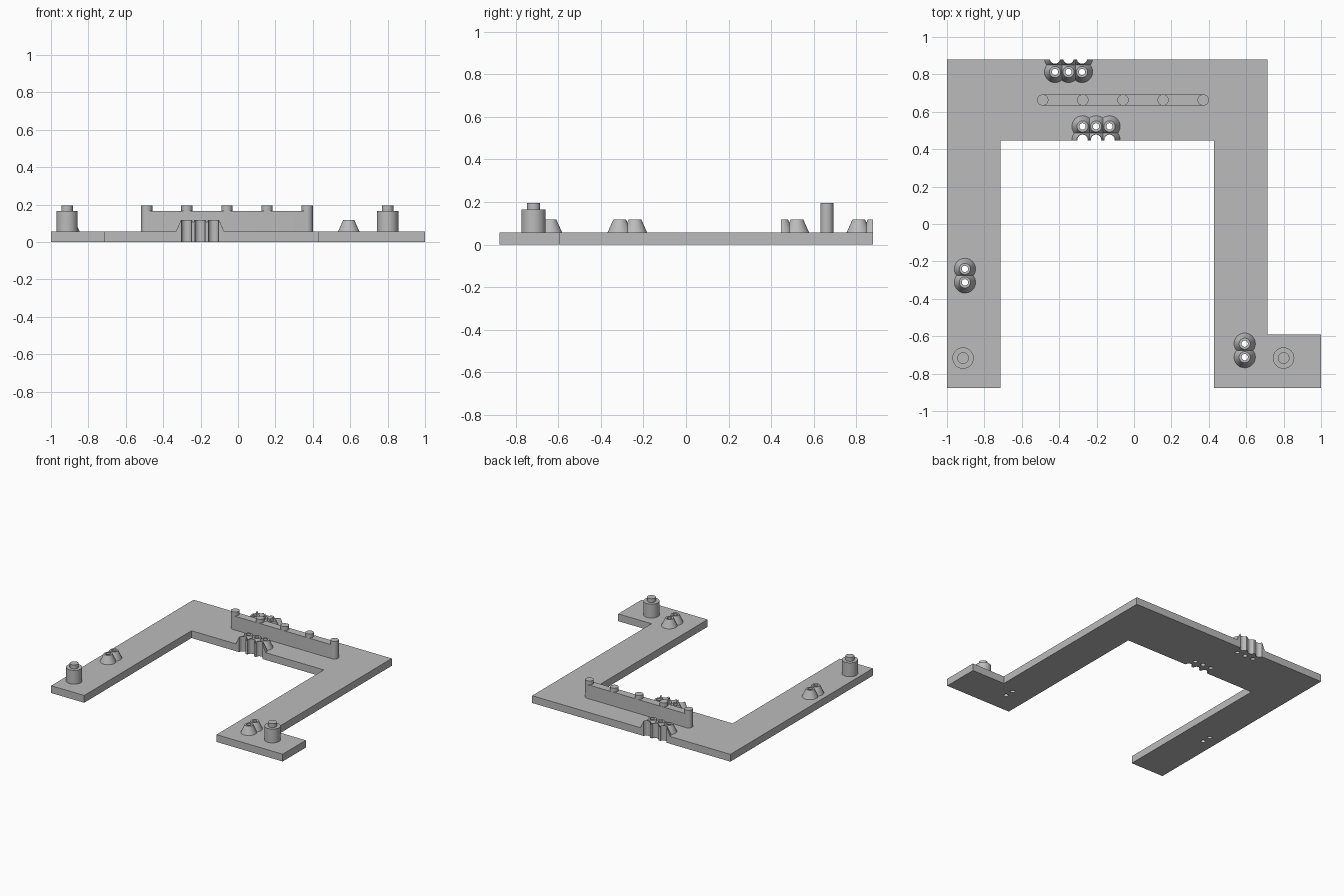
import bpy
import bmesh
from math import pi, cos, sin

cube = bpy.data.objects.get("Cube")
if cube:
    bpy.data.objects.remove(cube)

GREY = (0.5, 0.5, 0.5, 1)
mat = bpy.data.materials.new("plain grey")
mat.use_nodes = True
mat.diffuse_color = GREY
mat.node_tree.nodes["Principled BSDF"].inputs["Base Color"].default_value = GREY

TOP = 0.057       # top of the base plate
BODY = 0.165      # top of posts and wall
TIP = 0.195       # top of small pegs
CONE = 0.117      # top of cones
STEP = 0.072      # spacing of cones


def make(name, bm):
    bmesh.ops.recalc_face_normals(bm, faces=bm.faces)
    mesh = bpy.data.meshes.new(name)
    bm.to_mesh(mesh)
    bm.free()
    mesh.materials.append(mat)
    ob = bpy.data.objects.new(name, mesh)
    bpy.context.collection.objects.link(ob)
    return ob


def prism(name, outline, z0, z1):
    bm = bmesh.new()
    face = bm.faces.new([bm.verts.new((x, y, z0)) for x, y in outline])
    new = bmesh.ops.extrude_face_region(bm, geom=[face])["geom"]
    for v in new:
        if isinstance(v, bmesh.types.BMVert):
            v.co.z = z1
    return make(name, bm)


def lathe(name, x, y, profile, segments=32):
    """Closed solid of revolution from (radius, height) rings."""
    bm = bmesh.new()
    rings = [[bm.verts.new((x + r * cos(2 * pi * i / segments),
                            y + r * sin(2 * pi * i / segments), z))
              for i in range(segments)] for r, z in profile]
    bm.faces.new(rings[0])
    bm.faces.new(rings[-1])
    for a, b in zip(rings, rings[1:]):
        for i in range(segments):
            j = (i + 1) % segments
            bm.faces.new((a[i], a[j], b[j], b[i]))
    return make(name, bm)


def boolean(ob, tool, operation):
    mod = ob.modifiers.new("boolean", "BOOLEAN")
    mod.operation = operation
    mod.solver = "EXACT"
    mod.object = tool
    bpy.context.view_layer.objects.active = ob
    bpy.ops.object.modifier_apply(modifier=mod.name)


# Base plate
plate = prism("base_plate", [(-1, -0.877), (-0.715, -0.877), (-0.715, 0.447), (0.428, 0.447),
                             (0.428, -0.877), (1, -0.877), (1, -0.592), (0.713, -0.592),
                             (0.713, 0.88), (-1, 0.88)], 0, TOP)
parts = [plate]


def cone_cluster(name, x0, y0, columns, edge=None, outward=0):
    """Two rows of bored cones; the second row may be cut off at a plate edge."""
    cluster, helpers = None, []
    for row in range(2):
        for col in range(columns):
            x = x0 + col * STEP
            y = y0 + row * STEP * (outward or -1)
            cone = lathe(name, x, y, [(0.057, TOP), (0.03, CONE)])
            if cluster:
                boolean(cluster, cone, "UNION")
                helpers.append(cone)
            else:
                cluster = cone
            bore = 0.028 if row and outward else 0.017
            helpers.append(lathe("bore_cutter", x, y, [(bore, -0.1), (bore, 0.3)], 24))
    for tool in helpers:
        if tool.name.startswith("bore"):
            boolean(cluster, tool, "DIFFERENCE")
            boolean(plate, tool, "DIFFERENCE")
    if outward:
        far = edge + outward * 0.3
        box = prism("edge_cutter", [(x0 - 0.3, edge), (x0 + 0.5, edge),
                                    (x0 + 0.5, far), (x0 - 0.3, far)], -0.1, 0.3)
        boolean(cluster, box, "DIFFERENCE")
        helpers.append(box)
    for tool in helpers:
        bpy.data.objects.remove(tool)
    cluster.name = name
    parts.append(cluster)


# Bored cones on the arms and along the two edges of the back bar
cone_cluster("right_arm_cones", -0.904, -0.24, 1)
cone_cluster("left_arm_cones", 0.592, -0.64, 1)
cone_cluster("back_edge_cones", -0.422, 0.813, 3, 0.88, 1)
cone_cluster("inner_edge_cones", -0.275, 0.522, 3, 0.447, -1)

# Stepped posts at the arm ends
for side, x in (("right", -0.914), ("left", 0.8)):
    parts.append(lathe(side + "_post", x, -0.717,
                       [(0.057, TOP), (0.057, BODY), (0.031, BODY), (0.031, TIP)]))

# Wall with rounded ends, and its row of pegs
R, X0, X1, WY = 0.03, -0.488, 0.37, 0.663
arc = [pi / 2 + pi * i / 16 for i in range(17)]
stadium = [(X0 + R * cos(a), WY + R * sin(a)) for a in arc]
stadium += [(X1 - R * cos(a), WY - R * sin(a)) for a in arc]
parts.append(prism("wall", stadium, TOP, BODY))
for i in range(5):
    parts.append(lathe("wall_peg", X0 + (X1 - X0) * i / 4, WY, [(R, BODY), (R, TIP)]))

# Smooth the round surfaces, keep edges sharp
bpy.ops.object.select_all(action="DESELECT")
for ob in parts:
    ob.select_set(True)
bpy.context.view_layer.objects.active = plate
bpy.ops.object.shade_smooth_by_angle(angle=pi / 6)
